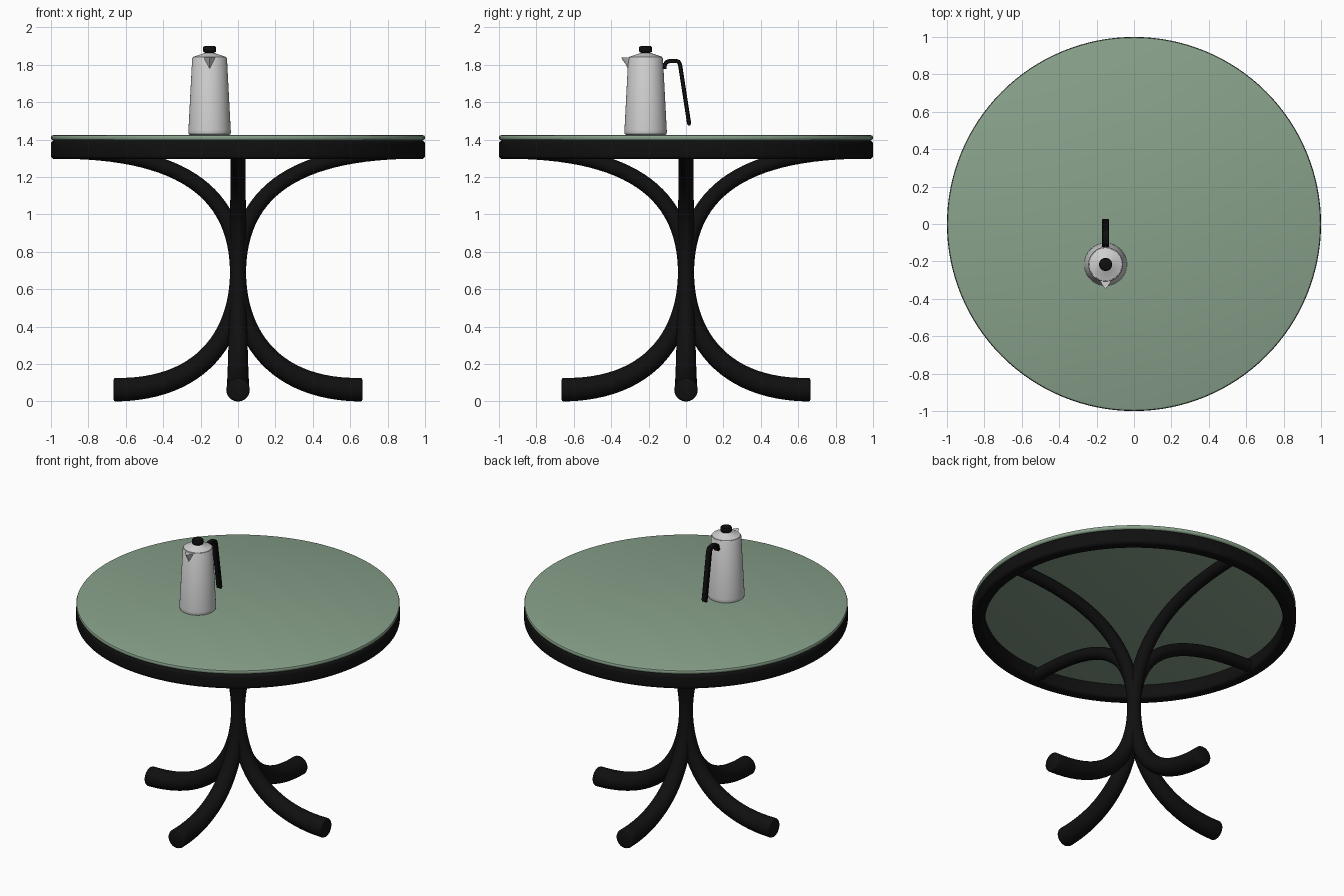
import bpy, bmesh, math
from mathutils import Vector

if "Cube" in bpy.data.objects:
    bpy.data.objects.remove(bpy.data.objects["Cube"])


def material(name, rgb):
    m = bpy.data.materials.new(name)
    m.diffuse_color = (*rgb, 1)
    m.use_nodes = True
    m.node_tree.nodes["Principled BSDF"].inputs["Base Color"].default_value = m.diffuse_color
    return m


BLACK = material("black", (0.005, 0.005, 0.005))
GREEN = material("green_glass", (0.25, 0.36, 0.26))
SILVER = material("silver", (0.62, 0.62, 0.62))


def finish(name, bm, mat, angle=40):
    bmesh.ops.recalc_face_normals(bm, faces=bm.faces)
    me = bpy.data.meshes.new(name)
    bm.to_mesh(me)
    bm.free()
    ob = bpy.data.objects.new(name, me)
    bpy.context.collection.objects.link(ob)
    me.materials.append(mat)
    bpy.ops.object.select_all(action='DESELECT')
    ob.select_set(True)
    bpy.context.view_layer.objects.active = ob
    bpy.ops.object.shade_smooth_by_angle(angle=math.radians(angle))
    return ob


def skin(bm, rings, loop=False):
    """Join equal, closed rings of vertices with quads."""
    n = len(rings[0])
    for i in range(len(rings) if loop else len(rings) - 1):
        a, b = rings[i], rings[(i + 1) % len(rings)]
        for j in range(n):
            k = (j + 1) % n
            bm.faces.new((a[j], a[k], b[k], b[j]))
    if not loop:
        bm.faces.new(rings[0])
        bm.faces.new(rings[-1])


def lathe(name, profile, mat, centre=(0, 0), n=64, loop=False, angle=40):
    bm = bmesh.new()
    rings = [[bm.verts.new((centre[0] + r * math.cos(2 * math.pi * j / n),
                            centre[1] + r * math.sin(2 * math.pi * j / n), z))
              for j in range(n)] for r, z in profile]
    skin(bm, rings, loop)
    return finish(name, bm, mat, angle)


def bezier(p, t):
    s = 1 - t
    w = (s**3, 3 * s * s * t, 3 * s * t * t, t**3)
    return Vector([sum(w[i] * p[i][k] for i in range(4)) for k in (0, 1)])


# Glass top with softened edge
lathe("glass_top", [(0.985, 1.396), (0.995, 1.399), (0.999, 1.405), (0.999, 1.415),
                    (0.996, 1.421), (0.985, 1.425)], GREEN, n=128)

# Ring under the glass: rounded rectangle section
section = []
for cx, cz, a0 in ((0.98, 1.376, 0), (0.94, 1.376, 90), (0.94, 1.316, 180), (0.98, 1.316, 270)):
    for k in range(5):
        a = math.radians(a0 + 22.5 * k)
        section.append((cx + 0.02 * math.cos(a), cz + 0.02 * math.sin(a)))
lathe("top_ring", section, BLACK, n=128, loop=True)

# Four tapered tube legs, curving in to the middle and out again
LOWER = ((0.655, 0.063), (0.2, 0.063), (0.0, 0.34), (0.0, 0.68))
UPPER = ((0.0, 0.68), (0.0, 1.08), (0.25, 1.335), (0.95, 1.337))
path = [bezier(LOWER, i / 24) for i in range(24)] + [bezier(UPPER, i / 28) for i in range(29)]
radii = [0.063 - 0.02 * i / 24 for i in range(24)] + [0.043 - 0.004 * i / 28 for i in range(29)]
path = [Vector((0.665, 0.063)), Vector((0.662, 0.063))] + path      # rounded foot end
radii = [0.054, 0.060] + radii
for q, side in enumerate(("right", "back", "left", "front")):
    ca, sa = math.cos(q * math.pi / 2), math.sin(q * math.pi / 2)
    bm = bmesh.new()
    rings = []
    for i, (p, r) in enumerate(zip(path, radii)):
        d = (path[min(i + 1, len(path) - 1)] - path[max(i - 1, 0)]).normalized()
        ring = []
        for j in range(24):
            a = 2 * math.pi * j / 24
            u, v = r * math.cos(a), r * math.sin(a)
            x, z = p.x - d.y * u, p.y + d.x * u
            ring.append(bm.verts.new((x * ca - v * sa, x * sa + v * ca, z)))
        rings.append(ring)
    skin(bm, rings)
    finish(side + "_leg", bm, BLACK, 50)

# Coffee pot body, lid and knob
PX, PY = -0.152, -0.216
lathe("pot_body", [(0.104, 1.425), (0.111, 1.429), (0.114, 1.438), (0.113, 1.452),
                   (0.093, 1.835), (0.090, 1.840), (0.084, 1.841)], SILVER, (PX, PY))
lathe("pot_lid", [(0.088, 1.838), (0.087, 1.843), (0.036, 1.860), (0.030, 1.864)],
      SILVER, (PX, PY), angle=25)
lathe("lid_knob", [(0.024, 1.858), (0.024, 1.866), (0.032, 1.868), (0.035, 1.873),
                   (0.035, 1.893), (0.032, 1.898), (0.026, 1.900)], BLACK, (PX, PY), n=32)

# Pouring spout: V-shaped lip growing towards the rim
bm = bmesh.new()
rings = []
for z, w, d in ((1.765, 0.004, 0.012), (1.785, 0.014, 0.020), (1.805, 0.022, 0.030),
                (1.825, 0.030, 0.045), (1.838, 0.034, 0.052)):
    ring = []
    for k in range(13):
        t = k / 6 - 1
        ring.append(bm.verts.new((PX + w * t, PY - 0.078 - d * (1 - abs(t)**1.4), z)))
    rings.append(ring)
skin(bm, rings)
finish("pot_spout", bm, SILVER, 50)

# Strap handle: rounded path with a bevelled flat section
pts = [(-0.116, 1.778), (-0.113, 1.800), (-0.104, 1.815), (-0.088, 1.820), (-0.050, 1.820),
       (-0.040, 1.816), (-0.034, 1.806), (-0.030, 1.790), (0.016, 1.490), (0.017, 1.476)]
thick = [0.011] * 9 + [0.007]
bm = bmesh.new()
rings = []
for i, p in enumerate(pts):
    a, b = Vector(pts[max(i - 1, 0)]), Vector(pts[min(i + 1, len(pts) - 1)])
    d = (b - a).normalized()
    h, w = thick[i], 0.018
    outline = ((-w, -h * .6), (-w * .8, -h), (w * .8, -h), (w, -h * .6),
               (w, h * .6), (w * .8, h), (-w * .8, h), (-w, h * .6))
    rings.append([bm.verts.new((PX + u, p[0] - d.y * v, p[1] + d.x * v)) for u, v in outline])
skin(bm, rings)
finish("pot_handle", bm, BLACK, 35)
